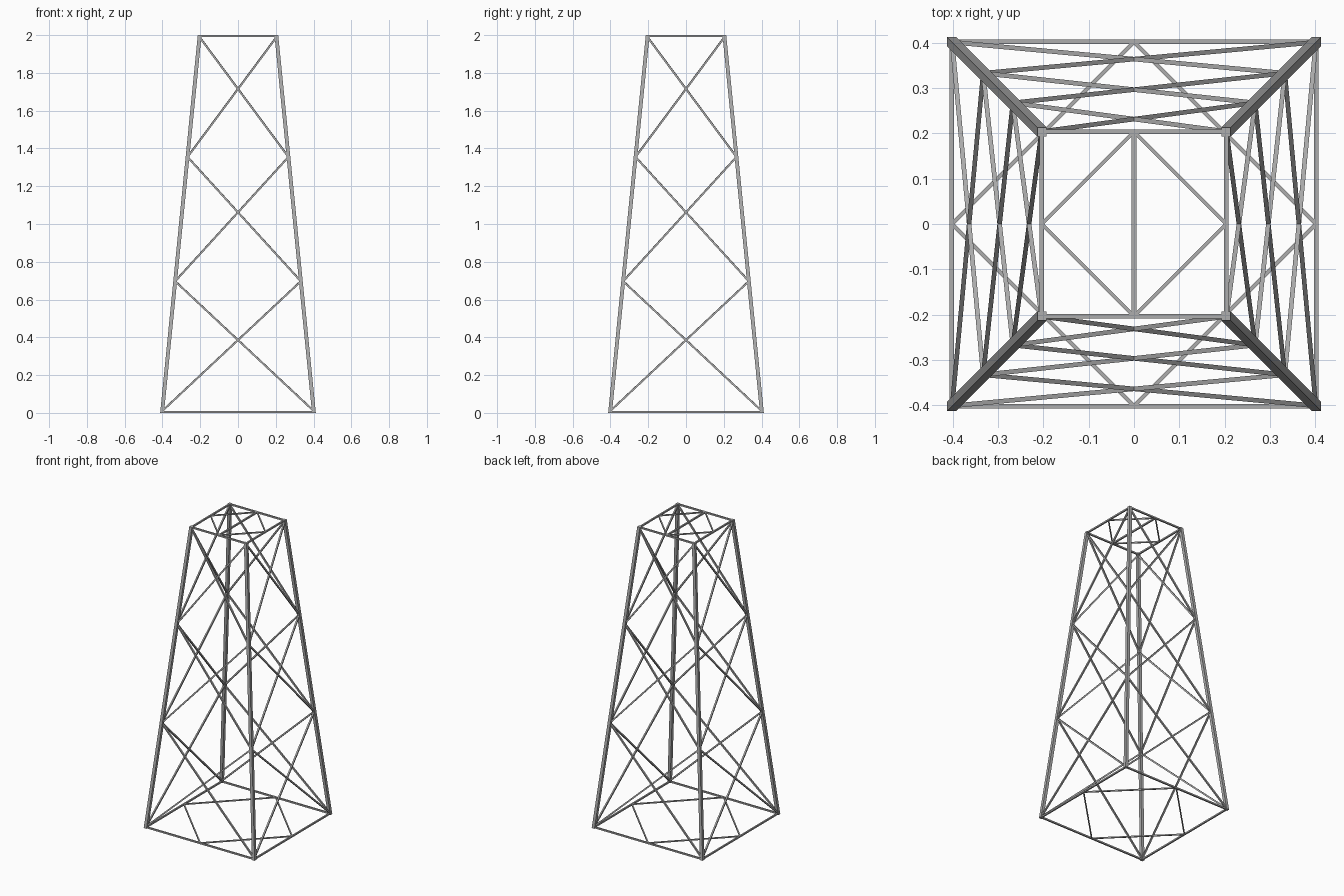
import bpy, bmesh
from mathutils import Vector

cube = bpy.data.objects.get("Cube")
if cube:
    bpy.data.objects.remove(cube, do_unlink=True)

HEIGHT, BASE, TOP = 2.0, 0.402, 0.203    # tower height and half widths
LEG, BAR = 0.02, 0.01                    # square section sizes
LEVELS = (0.01, 0.697, 1.355, 1.99)      # heights where the braces meet the legs
CORNERS = ((-1, -1), (1, -1), (1, 1), (-1, 1))
UP = Vector((0, 0, 1))

steel = bpy.data.materials.new("grey steel")
steel.use_nodes = True
colour = (0.42, 0.42, 0.42, 1)
steel.diffuse_color = colour
steel.node_tree.nodes["Principled BSDF"].inputs["Base Color"].default_value = colour


def node(corner, z):
    """Point on a leg's axis at height z."""
    half = BASE + (TOP - BASE) * z / HEIGHT
    return Vector((corner[0] * half, corner[1] * half, z))


def bar(bm, a, b, size, u=None, v=None):
    """Square bar from a to b; u and v span its section."""
    if u is None:
        d = (b - a).normalized()
        u = d.cross(UP).normalized()
        v = u.cross(d)
    h = size / 2
    rings = [[bm.verts.new(p + u * i * h + v * j * h) for i, j in CORNERS] for p in (a, b)]
    for ring in rings:
        bm.faces.new(ring)
    for k in range(4):
        n = (k + 1) % 4
        bm.faces.new((rings[0][k], rings[0][n], rings[1][n], rings[1][k]))


def finish(bm, name):
    bmesh.ops.recalc_face_normals(bm, faces=bm.faces)
    mesh = bpy.data.meshes.new(name)
    bm.to_mesh(mesh)
    bm.free()
    mesh.materials.append(steel)
    bpy.context.collection.objects.link(bpy.data.objects.new(name, mesh))


# Four leaning corner legs, cut level at both ends
for c in CORNERS:
    bm = bmesh.new()
    bar(bm, node(c, 0), node(c, HEIGHT), LEG, Vector((1, 0, 0)), Vector((0, 1, 0)))
    finish(bm, f"{'front' if c[1] < 0 else 'back'}_{'left' if c[0] > 0 else 'right'}_leg")

# Crossed braces in three bays on each side
for k, side in enumerate(("front", "left", "back", "right")):
    c, d = CORNERS[k], CORNERS[(k + 1) % 4]
    bm = bmesh.new()
    for low, high in zip(LEVELS, LEVELS[1:]):
        bar(bm, node(c, low), node(d, high), BAR)
        bar(bm, node(d, low), node(c, high), BAR)
    finish(bm, side + "_braces")

# Square ring with an inner diamond at the base and the top
for name, z in (("base", BAR / 2), ("top", HEIGHT - BAR / 2)):
    points = [node(c, z) for c in CORNERS]
    mids = [(points[k] + points[(k + 1) % 4]) / 2 for k in range(4)]
    for part, loop in (("ring", points), ("diamond", mids)):
        bm = bmesh.new()
        for k in range(4):
            bar(bm, loop[k], loop[(k + 1) % 4], BAR if part == "ring" else BAR * 0.8)
        finish(bm, f"{name}_{part}")

# Single bar across the top from front to back
bm = bmesh.new()
bar(bm, mids[0], mids[2], BAR)
finish(bm, "top_cross_bar")
